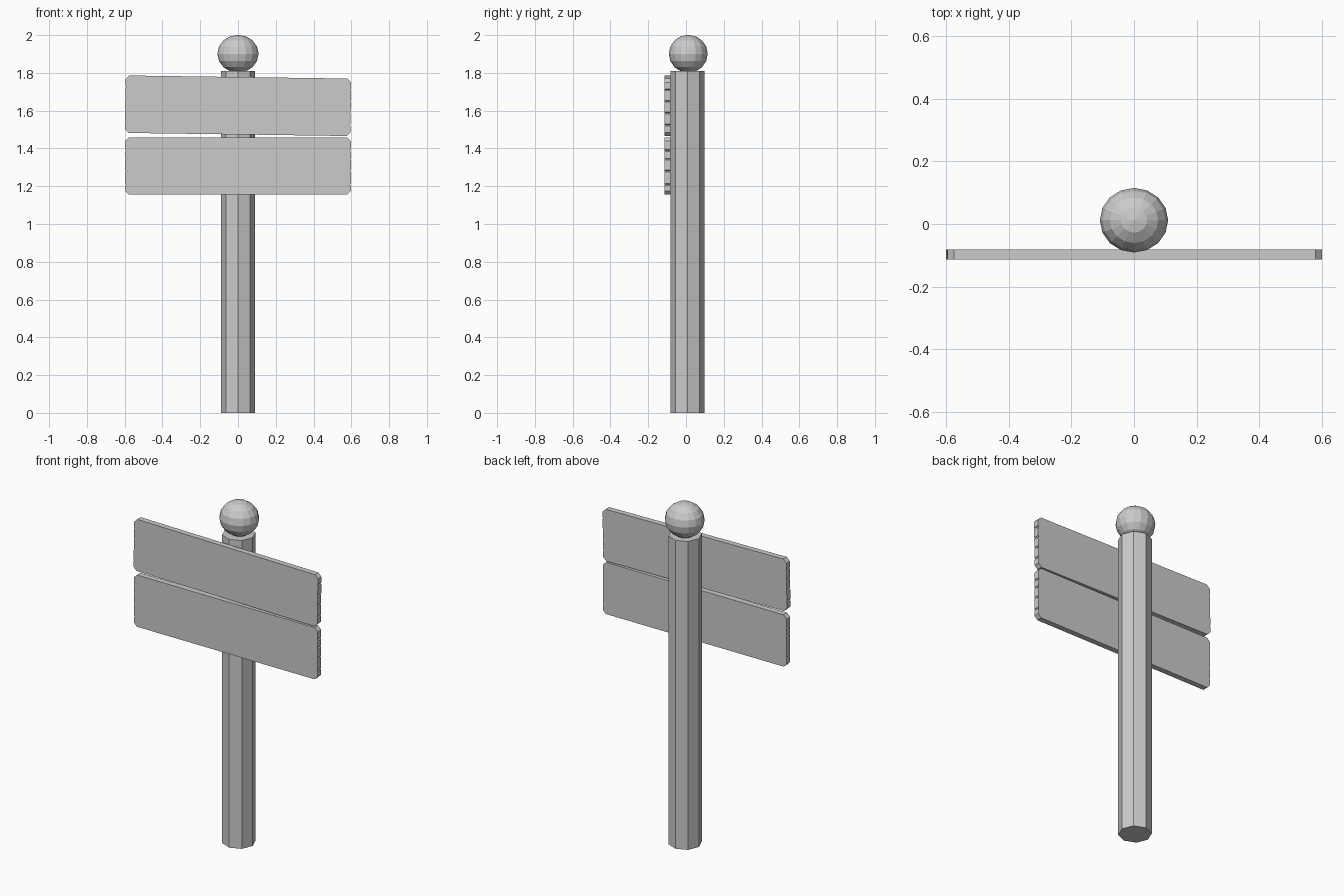
import bpy
import bmesh
import math

if "Cube" in bpy.data.objects:
    bpy.data.objects.remove(bpy.data.objects["Cube"])

# Octagonal post
bpy.ops.mesh.primitive_cylinder_add(vertices=8, radius=0.09, depth=1.81,
                                    location=(0, 0.008, 0.905))
bpy.context.object.name = "post"

# Faceted ball finial
bpy.ops.mesh.primitive_uv_sphere_add(segments=16, ring_count=8, radius=1,
                                     location=(0, 0.012, 1.901))
ball = bpy.context.object
ball.name = "ball_finial"
ball.scale = (0.109, 0.103, 0.1)


def make_board(name, z, tilt, seams, half_w=0.597, half_h=0.152, y0=-0.114, y1=-0.081):
    """Stack of planks with nicked ends; outer corners get a larger chamfer."""
    bm = bmesh.new()
    levels = [half_h] + seams + [-half_h]
    for i, (top, bot) in enumerate(zip(levels, levels[1:])):
        ct = 0.02 if i == 0 else 0.005
        cb = 0.02 if i == len(seams) else 0.005
        right = [(half_w - cb, bot), (half_w, bot + cb),
                 (half_w, top - ct), (half_w - ct, top)]
        outline = right + [(-x, h) for x, h in reversed(right)]
        face = bm.faces.new([bm.verts.new((x, y0, h)) for x, h in outline])
        ext = bmesh.ops.extrude_face_region(bm, geom=[face])
        verts = [v for v in ext["geom"] if isinstance(v, bmesh.types.BMVert)]
        bmesh.ops.translate(bm, verts=verts, vec=(0, y1 - y0, 0))
    bmesh.ops.recalc_face_normals(bm, faces=bm.faces)
    mesh = bpy.data.meshes.new(name)
    bm.to_mesh(mesh)
    bm.free()
    obj = bpy.data.objects.new(name, mesh)
    obj.location.z = z
    obj.rotation_euler.y = tilt
    bpy.context.collection.objects.link(obj)


# Two sign boards, the upper one slightly tilted
make_board("upper_board", 1.626, math.radians(0.8), [0.093, 0.032, -0.029, -0.093])
make_board("lower_board", 1.307, 0, [0.083, 0.036, -0.026, -0.097])
